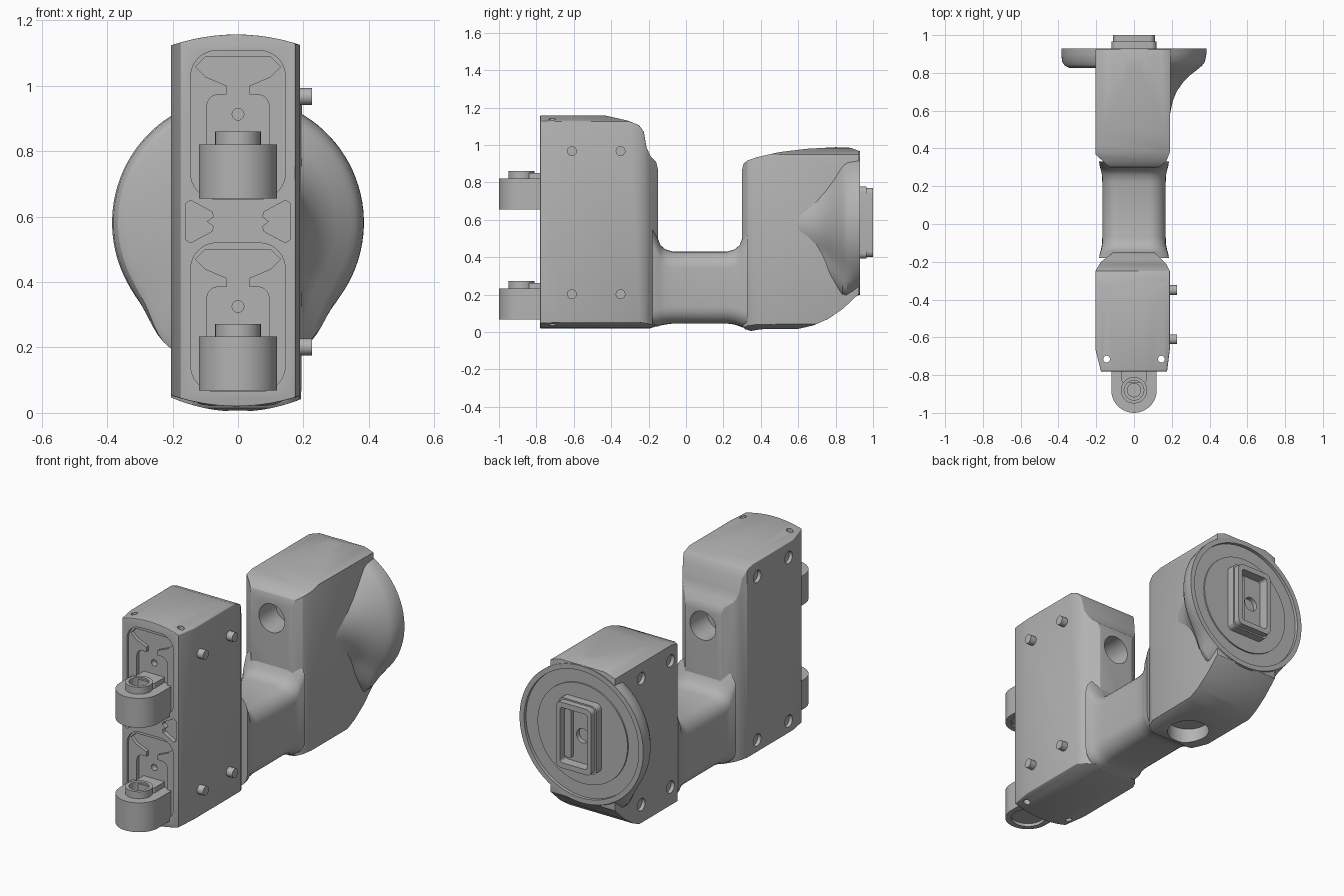
import bpy, bmesh, math

if "Cube" in bpy.data.objects:
    bpy.data.objects.remove(bpy.data.objects["Cube"], do_unlink=True)

grey = bpy.data.materials.new("plain grey")
grey.use_nodes = True
grey.diffuse_color = (0.45, 0.45, 0.45, 1)
grey.node_tree.nodes["Principled BSDF"].inputs["Base Color"].default_value = (0.45, 0.45, 0.45, 1)


def loft(name, rings):
    """Solid skinned over rings of points."""
    bm = bmesh.new()
    rows = [[bm.verts.new(p) for p in ring] for ring in rings]
    n = len(rows[0])
    for a, b in zip(rows, rows[1:]):
        for i in range(n):
            j = (i + 1) % n
            bm.faces.new((a[i], a[j], b[j], b[i]))
    bm.faces.new(rows[0])
    bm.faces.new(rows[-1])
    bmesh.ops.recalc_face_normals(bm, faces=bm.faces)
    mesh = bpy.data.meshes.new(name)
    bm.to_mesh(mesh)
    bm.free()
    mesh.materials.append(grey)
    obj = bpy.data.objects.new(name, mesh)
    bpy.context.collection.objects.link(obj)
    return obj


def prism(name, axis, pts, lo, hi):
    """Outline extruded along one axis."""
    place = {"x": lambda p, t: (t, p[0], p[1]),
             "y": lambda p, t: (p[0], t, p[1]),
             "z": lambda p, t: (p[0], p[1], t)}[axis]
    return loft(name, [[place(p, t) for p in pts] for t in (lo, hi)])


def circle(u, v, r, n=32):
    return [(u + r * math.cos(math.tau * i / n), v + r * math.sin(math.tau * i / n)) for i in range(n)]


def rounded(u0, u1, v0, v1, r, n=6):
    pts = []
    for k, (u, v) in enumerate(((u1 - r, v1 - r), (u0 + r, v1 - r), (u0 + r, v0 + r), (u1 - r, v0 + r))):
        for i in range(n + 1):
            t = math.pi / 2 * (k + i / n)
            pts.append((u + r * math.cos(t), v + r * math.sin(t)))
    return pts


def arched(x0, x1, z0, z1, drop, n=12):
    xs = [x0 + (x1 - x0) * i / n for i in range(n + 1)]
    bow = [drop * (2 * i / n - 1) ** 2 for i in range(n + 1)]
    return [(x, z0 + d) for x, d in zip(xs, bow)] + [(x, z1 - d) for x, d in zip(xs, bow)][::-1]


def bake(obj):
    """Apply the object's modifiers."""
    deps = bpy.context.evaluated_depsgraph_get()
    mesh = bpy.data.meshes.new_from_object(obj.evaluated_get(deps))
    obj.modifiers.clear()
    obj.data = mesh


def boolean(obj, tool, op="DIFFERENCE"):
    mod = obj.modifiers.new("shape", "BOOLEAN")
    mod.operation, mod.solver, mod.object = op, "EXACT", tool
    bake(obj)
    bpy.data.objects.remove(tool, do_unlink=True)


def cut(obj, axis, pts, lo, hi):
    boolean(obj, prism("cutter", axis, pts, lo, hi))


def block(name, side, plan, front, y0, y1):
    """Intersect side, plan and front outlines, then soften the edges."""
    obj = prism(name, "x", side, -0.3, 0.3)
    boolean(obj, prism("plan", "z", plan, -0.2, 1.4), "INTERSECT")
    boolean(obj, prism("front", "y", front, y0, y1), "INTERSECT")
    mod = obj.modifiers.new("soft", "BEVEL")
    mod.width, mod.segments, mod.limit_method, mod.angle_limit = 0.014, 3, "ANGLE", math.radians(35)
    bake(obj)
    return obj


# Front block
front_block = block(
    "front_block",
    [(-0.78, 0.02), (-0.19, 0.02), (-0.16, 0.03), (-0.15, 0.06), (-0.15, 0.87), (-0.16, 0.91), (-0.19, 0.94),
     (-0.212, 0.99), (-0.225, 1.07), (-0.25, 1.105), (-0.31, 1.13), (-0.43, 1.157), (-0.78, 1.157)],
    [(-0.175, -0.78), (0.175, -0.78), (0.19, -0.66), (0.19, -0.25), (0.17, -0.21), (0.11, -0.15),
     (-0.11, -0.15), (-0.175, -0.2), (-0.205, -0.25), (-0.205, -0.66)],
    arched(-0.21, 0.2, 0.02, 1.157, 0.035), -1, 0)
cut(front_block, "y", circle(0, 0.78, 0.08), -0.3, -0.1)
for x in (-0.145, 0.145):
    cut(front_block, "z", circle(x, -0.715, 0.018, 16), -0.1, 1.3)
for y in (-0.34, -0.62):
    for z in (0.12, 1.04):
        cut(front_block, "x", circle(y, z, 0.034, 24), -0.3, -0.185)

# Bow tie recesses between the sockets
for s in (-1, 1):
    tie = [(0.16, 0.53), (0.16, 0.64), (0.145, 0.65), (0.08, 0.615), (0.075, 0.6),
           (0.095, 0.585), (0.075, 0.57), (0.08, 0.555), (0.145, 0.52)]
    cut(front_block, "y", [(s * x, z) for x, z in tie], -0.9, -0.755)

# Front sockets, each with a hinge knuckle
for n, z in (("lower", 0.0), ("upper", 0.588)):
    cut(front_block, "y", rounded(-0.145, 0.145, 0.065 + z, 0.52 + z, 0.08), -0.9, -0.765)
    cut(front_block, "y", rounded(-0.095, 0.095, 0.2 + z, 0.385 + z, 0.035), -0.9, -0.745)
    cut(front_block, "y", rounded(-0.035, 0.035, 0.37 + z, 0.45 + z, 0.01), -0.9, -0.745)
    cut(front_block, "y", [(-0.03, 0.41 + z), (0.03, 0.41 + z), (0.1, 0.44 + z), (0.13, 0.47 + z),
                           (0.1, 0.5 + z), (-0.1, 0.5 + z), (-0.13, 0.47 + z), (-0.1, 0.44 + z)], -0.9, -0.746)
    cut(front_block, "y", circle(0, 0.325 + z, 0.018, 20), -0.8, -0.71)
    arc = [(0.12 * math.cos(t), -0.88 + 0.12 * math.sin(t))
           for t in (math.pi + math.pi * i / 24 for i in range(25))]
    knuckle = prism(n + "_knuckle", "z", arc + [(0.12, -0.74), (-0.12, -0.74)], 0.068 + z, 0.233 + z)
    collar = prism("collar", "z", circle(0, -0.88, 0.07), 0.2 + z, 0.272 + z)
    boolean(knuckle, collar, "UNION")
    cut(knuckle, "z", circle(0, -0.88, 0.052), 0.19 + z, 0.4 + z)
    cut(knuckle, "z", circle(0, -0.88, 0.09), -0.1 + z, 0.085 + z)
    cut(knuckle, "z", circle(0, -0.88, 0.035), 0.17 + z, 0.3 + z)
    prism(n + "_neck", "z", rounded(-0.065, 0.065, -0.84, -0.74, 0.01), 0.2 + z, 0.262 + z)

# Side pins
for y in (-0.61, -0.35):
    for z in (0.202, 0.967):
        prism("side_pin", "x", circle(y, z, 0.026, 24), 0.15, 0.227)

# Bridge joining the two blocks
stations = [(-0.18, 0.185, 0.03, 0.56), (-0.15, 0.18, 0.03, 0.5), (-0.137, 0.175, 0.035, 0.465),
            (-0.11, 0.17, 0.04, 0.442), (-0.07, 0.168, 0.045, 0.43), (0.22, 0.168, 0.045, 0.43),
            (0.26, 0.17, 0.04, 0.442), (0.287, 0.175, 0.03, 0.465), (0.3, 0.18, 0.025, 0.5), (0.33, 0.185, 0.02, 0.56)]
loft("bridge", [[(x, y, z) for x, z in rounded(-w, w, a, b, 0.09)] for y, w, a, b in stations])

# Rear block
rear_block = block(
    "rear_block",
    [(0.3, 0.04), (0.315, 0.015), (0.35, 0.005), (0.45, 0.015), (0.6, 0.017), (0.68, 0.035), (0.76, 0.07), (0.84, 0.125),
     (0.925, 0.205), (0.925, 0.968), (0.88, 0.985), (0.8, 0.988), (0.65, 0.98), (0.5, 0.962),
     (0.38, 0.935), (0.33, 0.918), (0.308, 0.9), (0.3, 0.87)],
    [(-0.13, 0.3), (0.13, 0.3), (0.17, 0.33), (0.19, 0.38), (0.195, 0.925), (-0.205, 0.925), (-0.205, 0.37)],
    arched(-0.21, 0.21, 0.004, 0.988, 0.045), 0, 1.2)
cut(rear_block, "y", circle(0, 0.765, 0.08), 0.2, 0.45)
cut(rear_block, "z", circle(0, 0.45, 0.11), -0.1, 0.09)
for y in (0.43, 0.69):
    for z in (0.15, 0.86):
        cut(rear_block, "x", circle(y, z, 0.034, 24), -0.3, -0.185)

# Round flange: long flare on one side, thin rim on the other
flare = [(0.58, 0.19, 0.15), (0.65, 0.205, 0.15), (0.7, 0.225, 0.15), (0.75, 0.26, 0.15), (0.79, 0.3, 0.15),
         (0.825, 0.345, 0.15), (0.827, 0.347, 0.345), (0.838, 0.36, 0.367), (0.86, 0.376, 0.381),
         (0.9, 0.384, 0.385), (0.93, 0.385, 0.385)]
rings = []
for y, wide, thin in flare:
    ring = []
    for i in range(96):
        t = math.tau * (i + 0.5) / 96
        r = wide if math.cos(t) > 0 else thin
        if r > 0.2:  # lower blend into the block
            away = math.degrees(math.acos(min(1, abs(math.cos(t))))) - 63
            if math.sin(t) < 0:
                r += 0.07 * math.exp(-(away / 16) ** 2) * min(1, (0.93 - y) / 0.09)
        ring.append((r * math.cos(t), y, 0.582 + r * math.sin(t)))
    rings.append(ring)
flange = loft("round_flange", rings)
for part in (flange, rear_block):
    cut(part, "y", circle(0, 0.582, 0.357, 96), 0.912, 1.1)
prism("inner_disc", "y", circle(0, 0.582, 0.28, 96), 0.88, 0.92)

# Rear plug with an open window
plug = prism("rear_plug", "y", rounded(-0.118, 0.118, 0.392, 0.778, 0.03), 0.9, 0.965)
boolean(plug, prism("step", "y", rounded(-0.11, 0.11, 0.4, 0.77, 0.03), 0.95, 1.0), "UNION")
cut(plug, "y", rounded(-0.085, 0.085, 0.43, 0.74, 0.015), 0.945, 1.1)
cut(plug, "y", circle(-0.02, 0.585, 0.04), 0.91, 1.1)
prism("plug_contact", "y", rounded(0.04, 0.08, 0.45, 0.72, 0.008), 0.93, 0.965)

# Smooth shading with sharp edges kept
bpy.ops.object.select_all(action="DESELECT")
for obj in bpy.context.scene.objects:
    if obj.type == "MESH" and obj.data.materials and obj.data.materials[0] == grey:
        obj.select_set(True)
        bpy.context.view_layer.objects.active = obj
bpy.ops.object.shade_smooth_by_angle(angle=math.radians(30))
